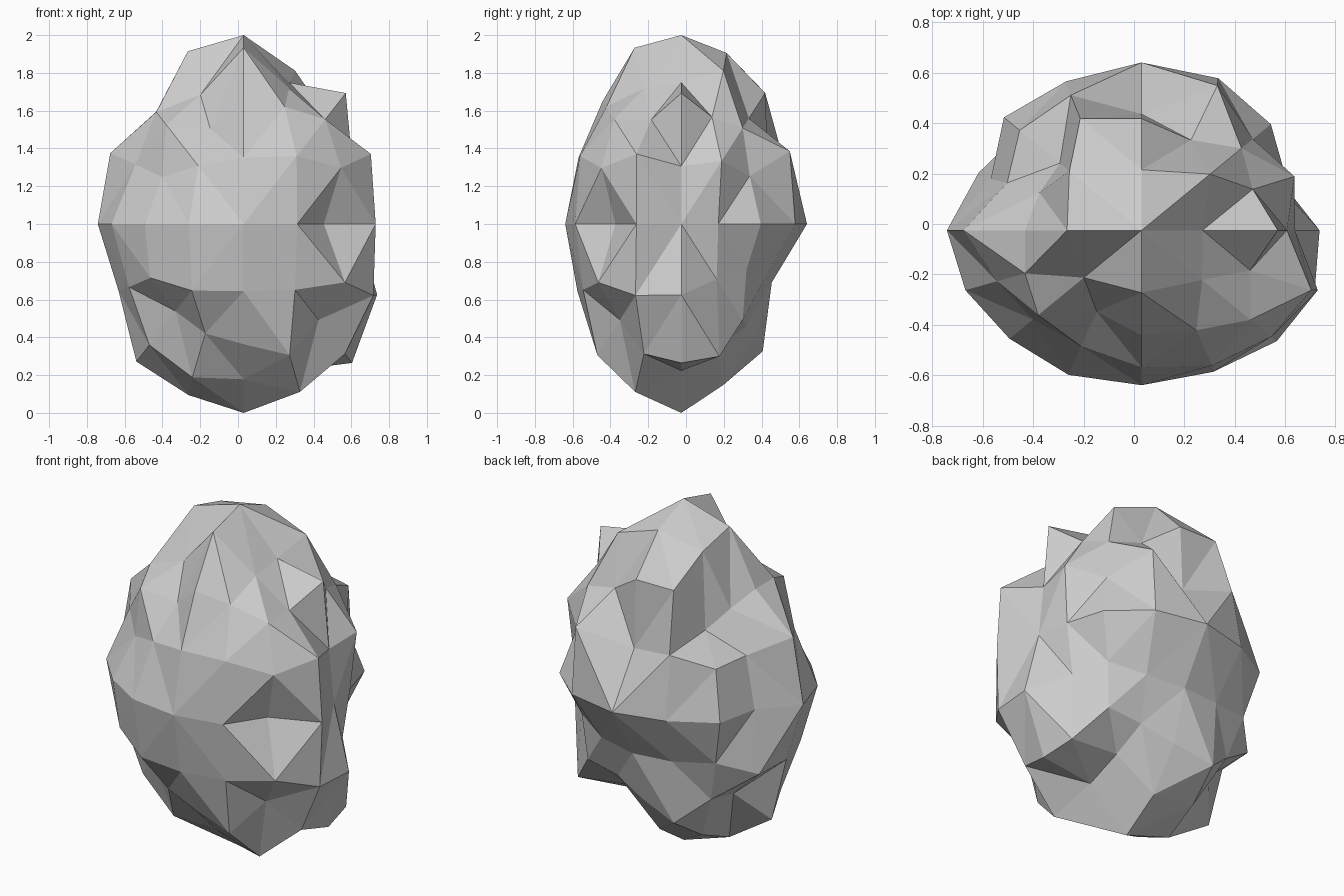
import bpy, bmesh
from mathutils import Vector

if "Cube" in bpy.data.objects:
    bpy.data.objects.remove(bpy.data.objects["Cube"])

# Surface height in percent, layer by layer from top to bottom,
# each layer front to back, left to right
HEIGHTS = [
    91, 75, 92, 92, 96,  88, 80, 101, 84, 82,  84, 99, 100, 81, 98,
    77, 100, 98, 95, 84,  72, 103, 98, 83, 88,
    82, 84, 92, 98, 98,  86, 101,  98, 80,  80, 91,  92, 98, 78, 105, 84,
    95, 97, 96, 95, 77,  97, 97,  99, 78,  83, 80,  99, 100, 104, 102, 93,
    94, 96, 93, 95, 102,  91, 103,  92, 98,  97, 80,  91, 83, 81, 80, 80,
    80, 86, 90, 103, 88,  95, 95, 89, 104, 102,  103, 98, 100, 84, 104,
    82, 95, 92, 78, 104,  91, 100, 86, 80, 88,
]
CENTRE = Vector((0.03, -0.025, 1.0))
RADII = Vector((0.78, 0.64, 1.0))


def sphere_direction(p):
    """Direction of a cube grid point after repeated halving on the sphere."""
    opts = [(c - 1, c + 1) if c % 2 else (c,) for c in p]
    total = Vector((0, 0, 0))
    for x in opts[0]:
        for y in opts[1]:
            for z in opts[2]:
                total += Vector((x, y, z)).normalized()
    return total.normalized()


# Cube divided into a 4 x 4 grid per side
bm = bmesh.new()
bmesh.ops.create_cube(bm, size=4)
bmesh.ops.subdivide_edges(bm, edges=bm.edges[:], cuts=3, use_grid_fill=True)
grid = {v: tuple(round(c) for c in v.co) for v in bm.verts}

# Facets: split each quad outward from the middle of its side
for f in bm.faces[:]:
    vs = sorted(f.verts, key=lambda v: sum(abs(c) for c in grid[v]))
    bmesh.utils.face_split(f, vs[0], vs[-1])

# Round into an ellipsoid with uneven dents and bumps
order = sorted(grid, key=lambda v: (-grid[v][2], grid[v][1], grid[v][0]))
for v, h in zip(order, HEIGHTS):
    v.co = CENTRE + sphere_direction(grid[v]) * RADII * (h / 100)

bmesh.ops.recalc_face_normals(bm, faces=bm.faces[:])
mesh = bpy.data.meshes.new("rock")
bm.to_mesh(mesh)
bm.free()
rock = bpy.data.objects.new("rock", mesh)
bpy.context.collection.objects.link(rock)
